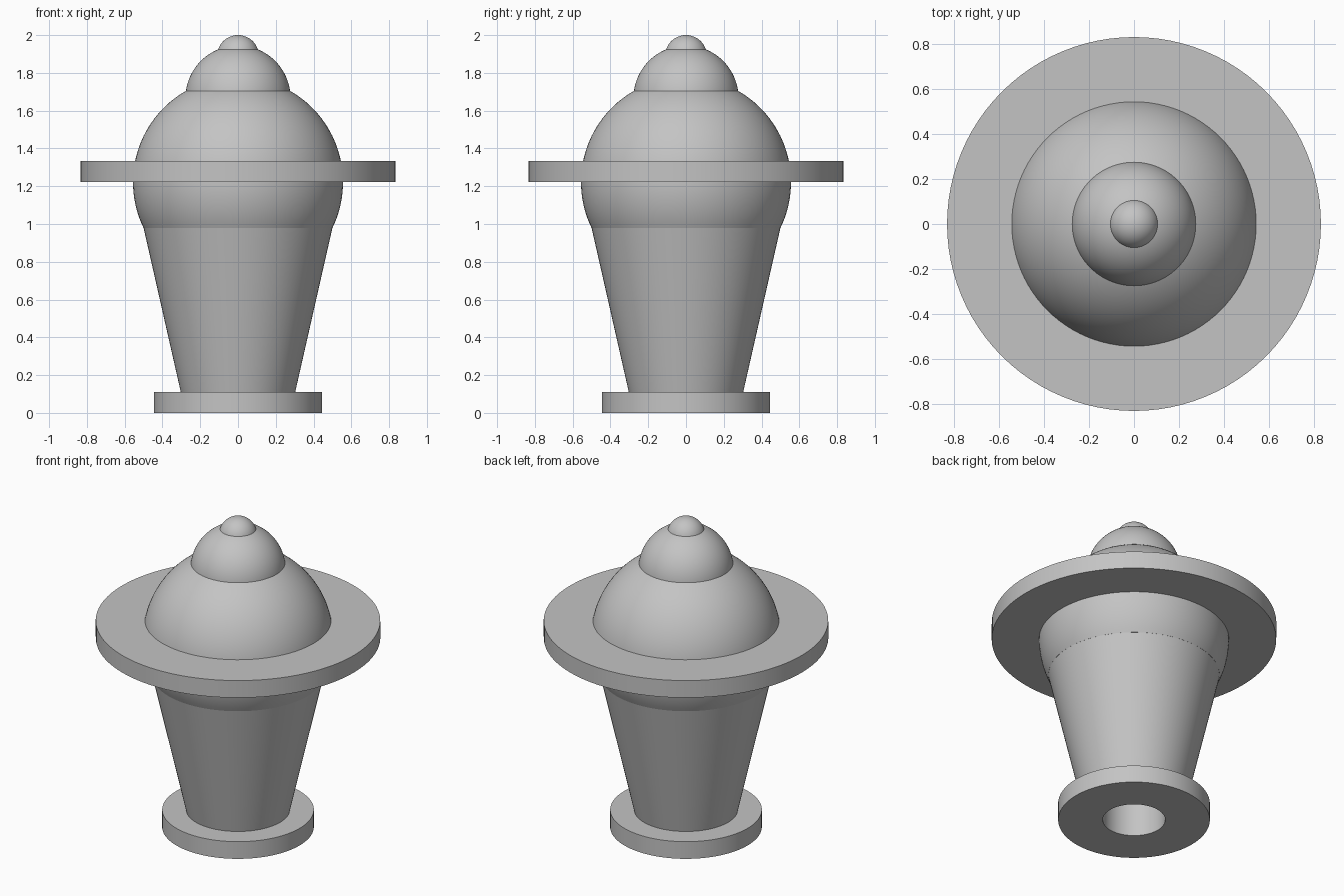
import bpy, bmesh
from math import sin, cos, pi, asin, radians

cube = bpy.data.objects.get("Cube")
if cube:
    bpy.data.objects.remove(cube, do_unlink=True)

SEGMENTS = 96

grey = bpy.data.materials.new("light grey")
grey.use_nodes = True
GREY = (0.55, 0.55, 0.55, 1)
grey.diffuse_color = GREY
grey.node_tree.nodes["Principled BSDF"].inputs["Base Color"].default_value = GREY


def lathe(name, profile, closed=False):
    """Revolve a list of (radius, z) points about the z axis."""
    bm = bmesh.new()
    verts = [bm.verts.new((r, 0, z)) for r, z in profile]
    pairs = list(zip(verts, verts[1:]))
    if closed:
        pairs.append((verts[-1], verts[0]))
    edges = [bm.edges.new(p) for p in pairs]
    bmesh.ops.spin(bm, geom=verts + edges, axis=(0, 0, 1), cent=(0, 0, 0),
                   angle=2 * pi, steps=SEGMENTS, use_duplicate=False)
    bmesh.ops.remove_doubles(bm, verts=bm.verts, dist=0.0001)
    bmesh.ops.recalc_face_normals(bm, faces=bm.faces)
    mesh = bpy.data.meshes.new(name)
    bm.to_mesh(mesh)
    bm.free()
    mesh.materials.append(grey)
    obj = bpy.data.objects.new(name, mesh)
    bpy.context.collection.objects.link(obj)
    bpy.ops.object.select_all(action="DESELECT")
    obj.select_set(True)
    bpy.context.view_layer.objects.active = obj
    bpy.ops.object.shade_smooth_by_angle(angle=radians(30))
    return obj


def dome(name, radius, centre, bottom, steps):
    """Sphere cut flat at height bottom."""
    start = asin((bottom - centre) / radius)
    arc = [(0, bottom)]
    for i in range(steps):
        a = start + (pi / 2 - start) * i / steps
        arc.append((radius * cos(a), centre + radius * sin(a)))
    arc.append((0, centre + radius))
    return lathe(name, arc)


def disc(name, radius, inner, low, high):
    """Flat ring with a square rim."""
    return lathe(name, [(inner, low), (radius, low), (radius, high), (inner, high)], True)


HOLE = 0.183
NECK = 0.98     # where the tapered body meets the big dome

# Foot ring and tapered body share one blind hole from below
disc("foot", 0.444, HOLE, 0, 0.111)
lathe("tapered_body", [(HOLE, 0.111), (0.303, 0.111), (0.5, NECK), (HOLE, NECK)], True)

# Wide brim around the big dome
disc("brim", 0.833, 0.5, 1.222, 1.333)

# Stacked domes
dome("big_dome", 0.556, 1.222, NECK, 40)
dome("middle_dome", 0.278, 1.667, 1.66, 24)
dome("top_knob", 0.111, 1.889, 1.88, 14)
